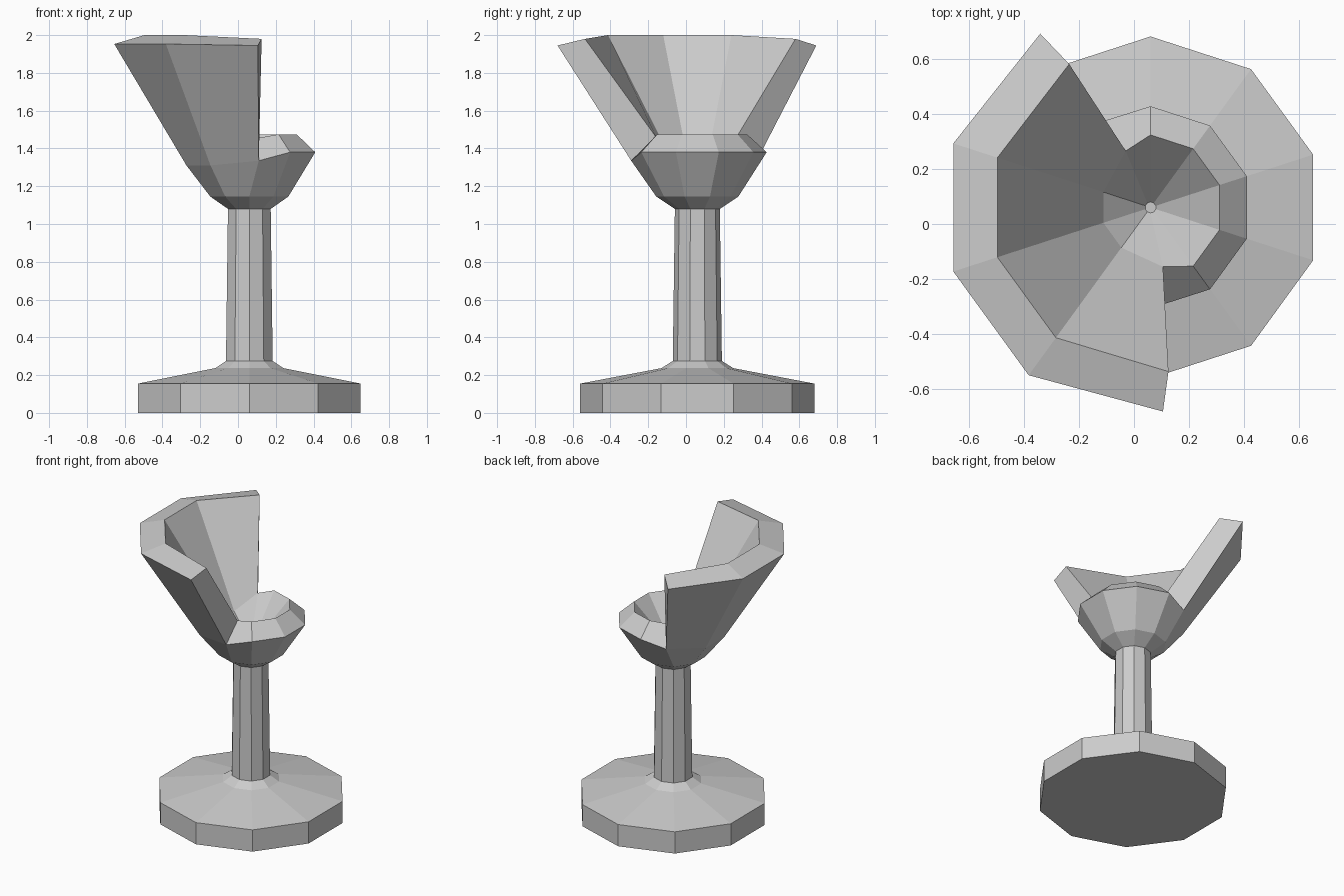
import bpy, bmesh
from math import cos, sin, radians

if "Cube" in bpy.data.objects:
    bpy.data.objects.remove(bpy.data.objects["Cube"])

CX = CY = 0.06
N = 10


def ring(r, z):
    # ten corners, starting at the back and running counter-clockwise
    return [(CX + r * cos(radians(90 + 36 * i)),
             CY + r * sin(radians(90 + 36 * i)), z) for i in range(N)]


def bridge(bm, a, b):
    for i in range(N):
        j = (i + 1) % N
        bm.faces.new((a[i], a[j], b[j], b[i]))


def add_rings(bm, rings):
    vs = [[bm.verts.new(p) for p in r] for r in rings]
    for a, b in zip(vs, vs[1:]):
        bridge(bm, a, b)
    return vs


def finish(bm, name):
    bmesh.ops.recalc_face_normals(bm, faces=bm.faces)
    me = bpy.data.meshes.new(name)
    bm.to_mesh(me)
    bm.free()
    bpy.context.collection.objects.link(bpy.data.objects.new(name, me))


# Foot and stem
bm = bmesh.new()
vs = add_rings(bm, [ring(r, z) for r, z in (
    (0.62, 0), (0.62, 0.155), (0.19, 0.237), (0.13, 0.275), (0.119, 1.08))])
bm.faces.new(vs[0][::-1])
finish(bm, "foot_and_stem")

# Broken bowl: outer and inner rings where the low and tall walls meet
outer = ring(0.367, 1.38)
inner = ring(0.263, 1.475)
tall_out, tall_in = ring(0.35, 1.31), ring(0.18, 1.36)
for i in (2, 3, 4):
    outer[i], inner[i] = tall_out[i], tall_in[i]
outer[1], inner[1] = (-0.105, 0.375, 1.335), (-0.03, 0.265, 1.455)
outer[5], inner[5] = (0.11, -0.29, 1.335), (0.105, -0.155, 1.455)

# Tall rim, with chipped ends
rim_out, rim_in = ring(0.752, 1.953), ring(0.584, 2.0)
rim_out[1], rim_in[1] = (-0.34, 0.69, 1.945), (-0.235, 0.58, 1.98)
rim_out[5], rim_in[5] = (0.105, -0.68, 1.945), (0.125, -0.535, 1.98)

bm = bmesh.new()
low = add_rings(bm, [ring(0.119, 1.08), ring(0.217, 1.145), outer])[-1]
cup = add_rings(bm, [inner, ring(0.02, 1.2)])
bm.faces.new(cup[1])
cup = cup[0]
ro = {i: bm.verts.new(rim_out[i]) for i in range(1, 6)}
ri = {i: bm.verts.new(rim_in[i]) for i in range(1, 6)}
for i in range(N):
    j = (i + 1) % N
    if 1 <= i <= 4:
        # standing wall
        bm.faces.new((low[i], low[j], ro[j], ro[i]))
        bm.faces.new((ro[i], ro[j], ri[j], ri[i]))
        bm.faces.new((ri[i], ri[j], cup[j], cup[i]))
    else:
        # low broken edge
        bm.faces.new((low[i], low[j], cup[j], cup[i]))
# fracture faces
for i in (1, 5):
    bm.faces.new((low[i], ro[i], ri[i], cup[i]))
finish(bm, "broken_bowl")
